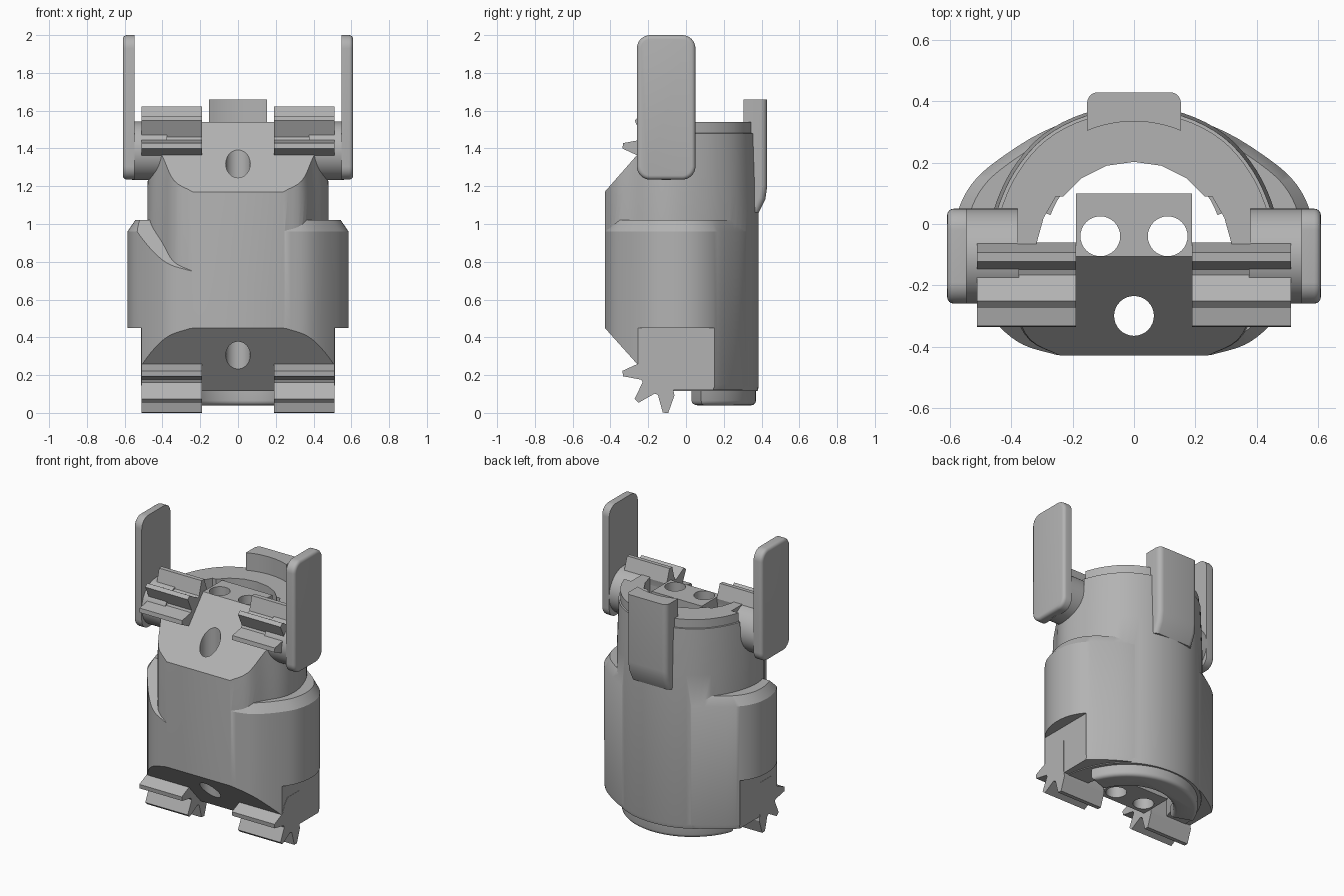
import bpy, bmesh, math
from mathutils import Vector

cube = bpy.data.objects.get("Cube")
if cube:
    bpy.data.objects.remove(cube, do_unlink=True)

GREY = (0.45, 0.45, 0.45, 1)
grey = bpy.data.materials.new("plain grey")
grey.use_nodes = True
grey.diffuse_color = GREY
grey.node_tree.nodes["Principled BSDF"].inputs["Base Color"].default_value = GREY


def loft(name, rings):
    """Solid skinned through equal-length closed rings."""
    bm = bmesh.new()
    loops = [[bm.verts.new(p) for p in ring] for ring in rings]
    n = len(loops[0])
    for a, b in zip(loops, loops[1:]):
        for i in range(n):
            j = (i + 1) % n
            bm.faces.new((a[i], a[j], b[j], b[i]))
    bm.faces.new(loops[0][::-1])
    bm.faces.new(loops[-1])
    bmesh.ops.recalc_face_normals(bm, faces=bm.faces)
    mesh = bpy.data.meshes.new(name)
    bm.to_mesh(mesh)
    bm.free()
    ob = bpy.data.objects.new(name, mesh)
    bpy.context.collection.objects.link(ob)
    mesh.materials.append(grey)
    return ob


def prism(name, pts, axis, lo, hi):
    """Extrude (y, z) points along x, or (x, y) points along z."""
    if axis == "x":
        return loft(name, [[(d, a, b) for a, b in pts] for d in (lo, hi)])
    return loft(name, [[(a, b, d) for a, b in pts] for d in (lo, hi)])


def rect(a, b, c, d):
    return [(a, c), (b, c), (b, d), (a, d)]


def circle(cx, cy, r, n=40):
    return [(cx + r * math.cos(math.tau * i / n), cy + r * math.sin(math.tau * i / n))
            for i in range(n)]


def activate(ob):
    bpy.ops.object.select_all(action="DESELECT")
    ob.select_set(True)
    bpy.context.view_layer.objects.active = ob


def combine(ob, other, operation="DIFFERENCE"):
    other.hide_render = True
    mod = ob.modifiers.new("combine", "BOOLEAN")
    mod.operation, mod.object, mod.solver = operation, other, "EXACT"
    activate(ob)
    bpy.ops.object.modifier_apply(modifier=mod.name)
    bpy.data.objects.remove(other, do_unlink=True)


def bevel(ob, width, segments, test):
    """Round the edges whose two end points pass the test."""
    bm = bmesh.new()
    bm.from_mesh(ob.data)
    edges = [e for e in bm.edges if test(e.verts[0].co, e.verts[1].co)]
    bmesh.ops.bevel(bm, geom=edges, offset=width, segments=segments,
                    profile=0.5, affect="EDGES", clamp_overlap=True)
    bm.to_mesh(ob.data)
    bm.free()


def outline(half, steps=4):
    """Smooth a half outline from back to front, then mirror it in x."""
    pts = [Vector(p) for p in half]
    ext = [Vector((-pts[1].x, pts[1].y))] + pts + [pts[-1] * 2 - pts[-2]]
    side = []
    for p, a, b, n in zip(ext, ext[1:], ext[2:], ext[3:]):
        for k in range(steps):
            t = k / steps
            side.append(0.5 * (2 * a + (b - p) * t + (2 * p - 5 * a + 4 * b - n) * t * t
                               + (3 * a - p - 3 * b + n) * t ** 3))
    side.append(pts[-1])
    return [(v.x, v.y) for v in side] + [(-v.x, v.y) for v in reversed(side[1:])]


# Main shell: barrel with a stepped top rim
barrel = outline([(0, .385), (.16, .362), (.3, .29), (.4, .175), (.46, .04), (.48, -.08),
                  (.46, -.18), (.4, -.28), (.34, -.38), (.24, -.43)])
wide = outline([(0, .375), (.15, .352), (.3, .3), (.45, .205), (.53, .13), (.575, .04),
                (.585, -.06), (.565, -.16), (.52, -.24), (.44, -.335), (.36, -.395), (.25, -.428)])


def section(pts, z, s):
    return [(x * s, y * s, z) for x, y in pts]


body = loft("body", [section(barrel, z, s) for z, s in
                     ((.115, .985), (.14, 1), (1.17, 1), (1.48, .975), (1.481, .95), (1.54, .95))])

# Wider hips with a chamfered top, sloped away at one front corner
hips = loft("hips", [section(wide, z, s) for z, s in ((.12, .985), (.15, 1), (.96, 1), (1.02, .93))])
combine(hips, prism("slope_cut", [(-.6, .58), (0, 1.18), (-.6, 1.3)], "x", -.7, 0))
for s in (-1, 1):
    combine(hips, prism("hip_cut", rect(-.6, .15, 0, .45), "x", *sorted((s * .51, s * .7))))
combine(body, hips, "UNION")

# Sloped front faces, top and bottom
combine(body, prism("top_slope", [(-.6, .977), (0, 1.66), (-.6, 1.7)], "x", -.8, .8))
combine(body, prism("bottom_slope", [(-.6, .64), (0, -.03), (-.6, -.1)], "x", -.8, .8))

# Rear channel around the central block, and bored holes
arc = [(.32, -.07), (.295, .02), (.255, .09), (.23, .09), (.17, .15), (.09, .19)]
channel = arc + [(0, .203)] + [(-x, y) for x, y in reversed(arc)]
channel += [(-.19, -.07), (-.19, .1), (.19, .1), (.19, -.07)]
combine(body, prism("channel_cut", channel, "z", -.1, 1.8))
for x, y in ((0, -.3), (.11, -.04), (-.11, -.04)):
    combine(body, prism("bore", circle(x, y, .065, 32), "z", -.1, 1.8))
for s in (-1, 1):
    combine(body, prism("shoulder_cut", rect(-.6, .05, 1.39, 1.7), "x", *sorted((s * .38, s * .7))))
parts = [body]

# Toothed hinge segments, upper and lower
polar = []
for t in (187, 227, 268):
    polar += [(t - 17, .15), (t - 3.5, .237), (t + 3.5, .237), (t + 17, .15)]
polar = [(a, r) for a, r in ((130, .15), (150, .15))] + polar
teeth = [(r * math.cos(math.radians(a)), r * math.sin(math.radians(a))) for a, r in polar]
teeth += [(.03, -.1), (.03, .115)]
for s, side in ((1, "left"), (-1, "right")):
    x0, x1 = sorted((s * .19, s * .512))
    for level, zc, flip in (("lower", .237, 1), ("upper", 1.385, -1)):
        parts.append(prism(f"{level}_{side}_teeth",
                           [(-.1 + y, zc + flip * z) for y, z in teeth], "x", x0, x1))

    # Shoulder pivot and upright arm plate
    parts.append(prism(f"{side}_pivot", circle(-.105, 1.387, .155, 48), "x",
                       *sorted((s * .375, s * .56))))
    arm = prism(f"{side}_arm", rect(-.26, .05, 1.235, 2), "x", *sorted((s * .547, s * .61)))
    bevel(arm, .07, 8, lambda a, b: abs(a.x - b.x) > .01)
    bevel(arm, .022, 4, lambda a, b: abs(a.x - b.x) < .001 and abs(a.x) > .6)
    parts.append(arm)

# Back clip with a tapered foot and a hollowed inner face
clip = prism("back_clip", [(.28, 1.66), (.43, 1.66), (.43, 1.2), (.42, 1.13), (.385, 1.06),
                           (.28, 1.06)], "x", -.153, .153)
bevel(clip, .035, 5, lambda a, b: abs(a.x - b.x) < .001 and min(a.y, b.y) > .38
      and abs(a.z - b.z) > .01)
combine(clip, prism("clip_cut", circle(0, -.065, .4, 96), "z", 1.0, 1.8))
parts.append(clip)

# Crescent foot under the back
angles = [math.radians(20 + 140 * i / 28) for i in range(29)]
ring = [(.44 * math.cos(a), -.07 + .44 * math.sin(a)) for a in angles]
ring += [(.29 * math.cos(a), -.07 + .29 * math.sin(a)) for a in reversed(angles)]
foot = prism("crescent_foot", ring, "z", .04, .13)
bevel(foot, .025, 4, lambda a, b: max(a.z, b.z) < .05)
parts.append(foot)

for ob in parts:
    activate(ob)
    bpy.ops.object.shade_smooth_by_angle(angle=math.radians(28))
